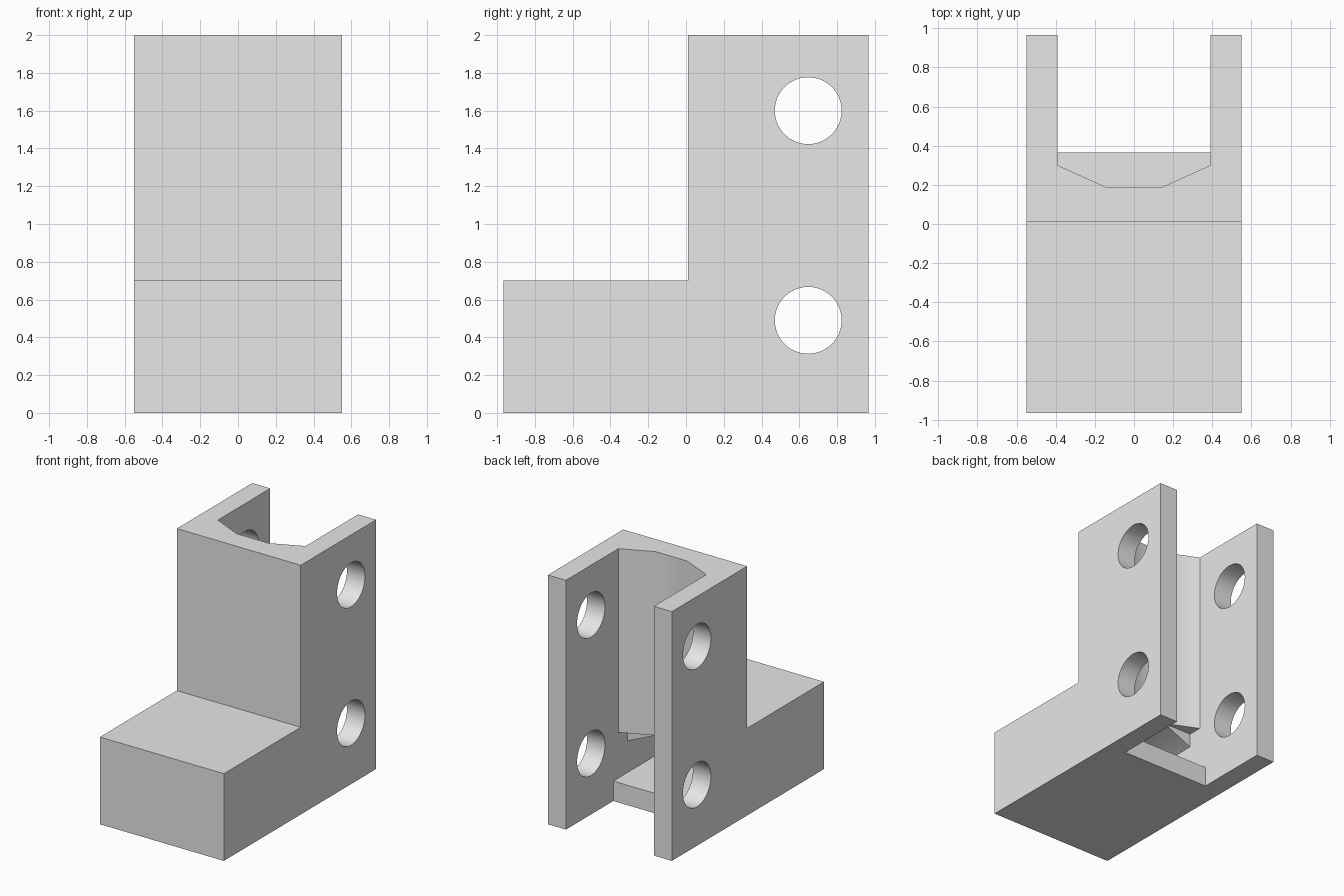
import bpy
import bmesh
import math
from mathutils import Vector

cube = bpy.data.objects.get("Cube")
if cube:
    bpy.data.objects.remove(cube, do_unlink=True)

grey = bpy.data.materials.new("light_grey")
grey.use_nodes = True
colour = (0.8, 0.8, 0.8, 1)
grey.diffuse_color = colour
grey.node_tree.nodes["Principled BSDF"].inputs["Base Color"].default_value = colour


def prism(name, profile, axis, low, high):
    """Extrude a closed profile along an axis; profile is in the other two."""
    def place(a, b, t):
        co = [a, b]
        co.insert(axis, t)
        return Vector(co)

    bm = bmesh.new()
    face = bm.faces.new([bm.verts.new(place(a, b, low)) for a, b in profile])
    ext = bmesh.ops.extrude_face_region(bm, geom=[face])
    verts = [g for g in ext["geom"] if isinstance(g, bmesh.types.BMVert)]
    bmesh.ops.translate(bm, verts=verts, vec=place(0, 0, high - low))
    bmesh.ops.recalc_face_normals(bm, faces=bm.faces)
    mesh = bpy.data.meshes.new(name)
    bm.to_mesh(mesh)
    bm.free()
    mesh.materials.append(grey)
    obj = bpy.data.objects.new(name, mesh)
    bpy.context.collection.objects.link(obj)
    return obj


def box(a0, a1, b0, b1):
    return [(a0, b0), (a1, b0), (a1, b1), (a0, b1)]


def circle(a, b, r, sides=48):
    steps = [math.tau * i / sides for i in range(sides)]
    return [(a + r * math.cos(t), b + r * math.sin(t)) for t in steps]


X, Y, Z = range(3)
W, H = 0.39, 0.14      # half widths of the slot and of its flat centre
BACK = 0.187           # deepest line of the upright channel
ROOF, FLOOR = 0.525, 0.16

# L-shaped block
body = prism("bracket_body", [(-0.965, 0), (0.965, 0), (0.965, 2), (0.01, 2),
                              (0.01, 0.7), (-0.965, 0.7)], X, -0.55, 0.55)

# Slot between the fins, faceted upright channel, and arched hollow in the foot
cutters = [
    prism("slot_cutter", box(-W, W, 0.365, 1.2), Z, -0.2, 2.2),
    prism("channel_cutter", [(-W, 0.3), (-H, BACK), (H, BACK), (W, 0.3),
                             (W, 0.6), (-W, 0.6)], Z, ROOF, 2.2),
    prism("channel_foot_cutter", box(-W, W, FLOOR, ROOF), Y, BACK, 0.6),
    prism("hollow_cutter", [(-W, FLOOR), (W, FLOOR), (W, 0.415), (H, ROOF),
                            (-H, ROOF), (-W, 0.415)], Y, -0.8, 0.5),
]
# Bolt holes through both fins
for z in (0.49, 1.6):
    cutters.append(prism("bolt_hole_cutter", circle(0.647, z, 0.177), X, -0.8, 0.8))

bpy.ops.object.select_all(action="DESELECT")
body.select_set(True)
bpy.context.view_layer.objects.active = body
for cutter in cutters:
    cutter.hide_render = True
    mod = body.modifiers.new(cutter.name, "BOOLEAN")
    mod.operation = "DIFFERENCE"
    mod.solver = "EXACT"
    mod.object = cutter
    bpy.ops.object.modifier_apply(modifier=mod.name)
    bpy.data.objects.remove(cutter, do_unlink=True)

bpy.ops.object.shade_smooth_by_angle(angle=math.radians(30))
